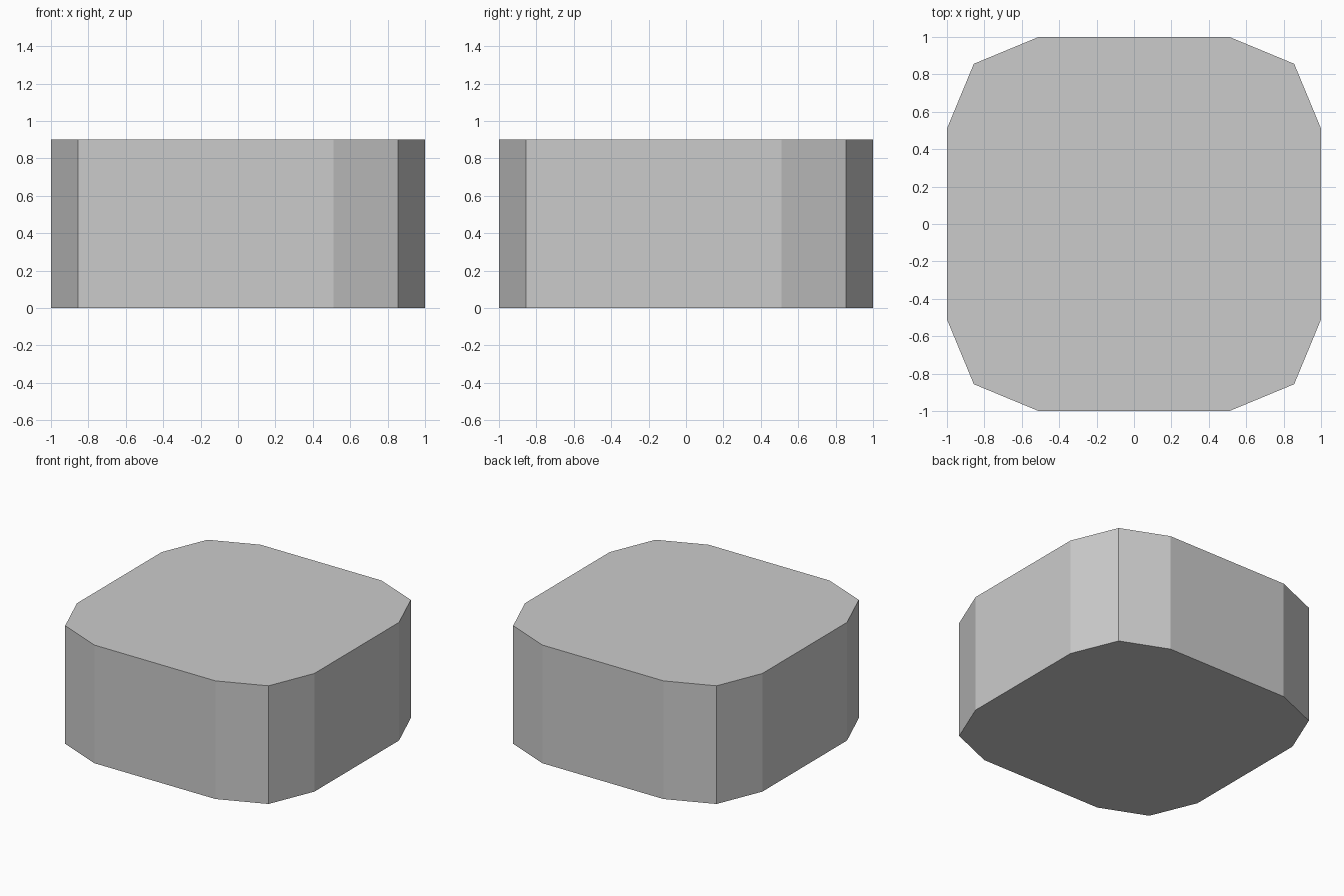
import bpy
import math

if "Cube" in bpy.data.objects:
    bpy.data.objects.remove(bpy.data.objects["Cube"])

HALF, HEIGHT, RADIUS, SEGMENTS = 1.0, 0.9, 0.49, 2

# Footprint: square with two-segment rounded corners
footprint = []
for corner in range(4):
    a0 = corner * math.pi / 2
    diag = a0 + math.pi / 4
    cx = math.copysign(HALF - RADIUS, math.cos(diag))
    cy = math.copysign(HALF - RADIUS, math.sin(diag))
    for s in range(SEGMENTS + 1):
        a = a0 + s * math.pi / 2 / SEGMENTS
        footprint.append((cx + RADIUS * math.cos(a), cy + RADIUS * math.sin(a)))

# Block: footprint extruded straight up, flat faces
n = len(footprint)
verts = [(x, y, z) for z in (0, HEIGHT) for x, y in footprint]
faces = [tuple(reversed(range(n))), tuple(range(n, 2 * n))]
faces += [(i, (i + 1) % n, n + (i + 1) % n, n + i) for i in range(n)]

mesh = bpy.data.meshes.new("rounded_block")
mesh.from_pydata(verts, [], faces)
mesh.update()
block = bpy.data.objects.new("rounded_block", mesh)
bpy.context.collection.objects.link(block)
